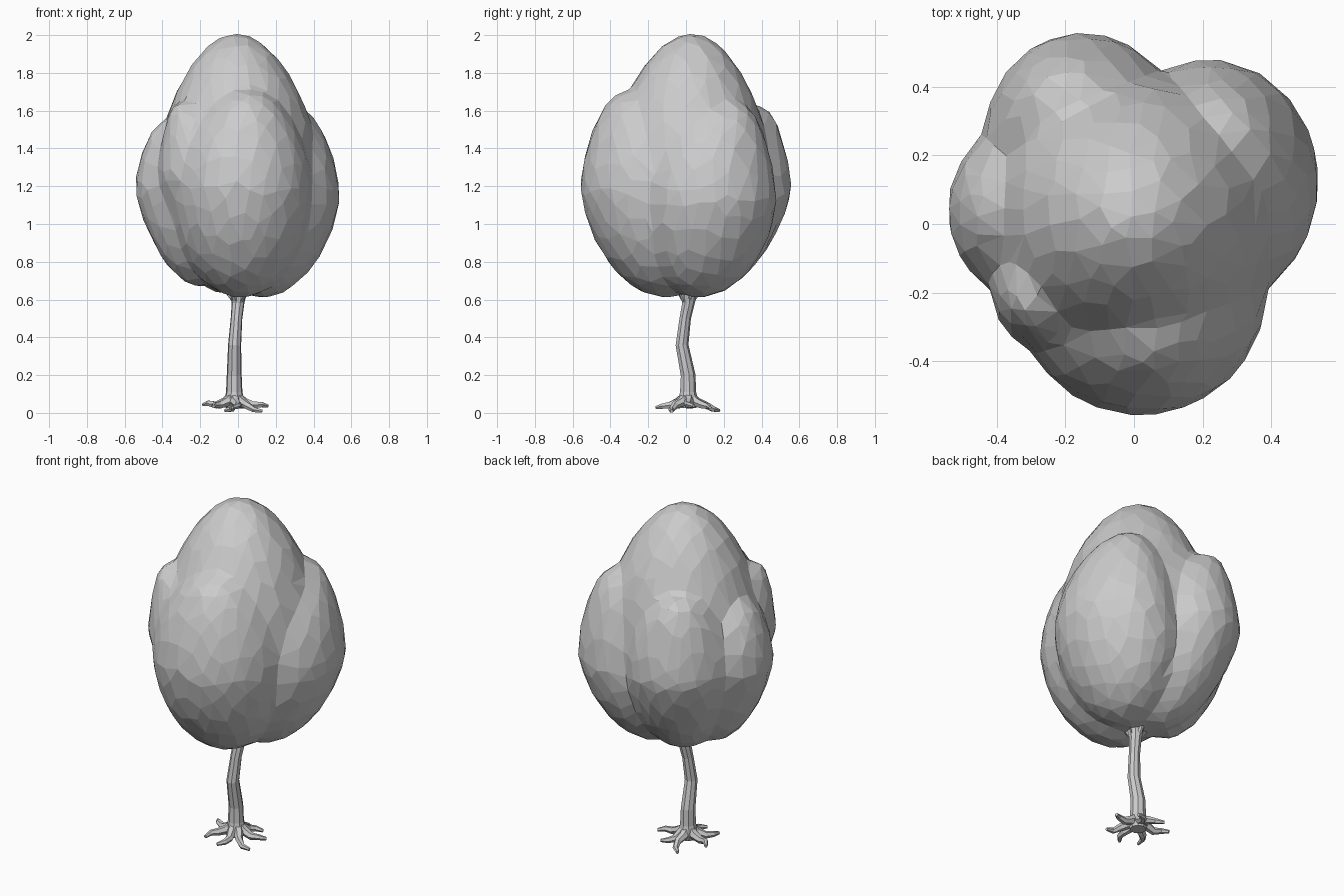
import bpy, bmesh, math
from mathutils import Vector

if "Cube" in bpy.data.objects:
    bpy.data.objects.remove(bpy.data.objects["Cube"])


def finish(bm, name):
    bmesh.ops.recalc_face_normals(bm, faces=bm.faces)
    mesh = bpy.data.meshes.new(name)
    bm.to_mesh(mesh)
    bm.free()
    obj = bpy.data.objects.new(name, mesh)
    bpy.context.collection.objects.link(obj)
    return obj


def lobe(bm, mid, radii, z_low, z_mid, z_top, apex, taper=0.1, pull=0.4):
    """Egg: bottom drawn in towards the trunk, top leaning to the apex."""
    made = bmesh.ops.create_icosphere(bm, subdivisions=4, radius=1)
    for v in made["verts"]:
        x, y, t = v.co
        cx, cy = mid
        s = 1
        if t > 0:
            k = t ** 3
            cx += (apex[0] - mid[0]) * k
            cy += (apex[1] - mid[1]) * k
            s = 1 - taper * t * t
            z = z_mid + (z_top - z_mid) * t
        else:
            cx *= 1 + pull * t
            cy *= 1 + pull * t
            z = z_mid + (z_mid - z_low) * t
        v.co = (cx + radii[0] * x * s, cy + radii[1] * y * s, z)


def tube(name, path, radii, sides=7):
    """Tapered tube swept along a path of points."""
    pts = [Vector(p) for p in path]
    bm = bmesh.new()
    rings = []
    for i, p in enumerate(pts):
        d = (pts[min(i + 1, len(pts) - 1)] - pts[max(i - 1, 0)]).normalized()
        ref = Vector((0, 0, 1)) if abs(d.z) < 0.8 else Vector((1, 0, 0))
        u = d.cross(ref).normalized()
        w = d.cross(u)
        rings.append([bm.verts.new(p + radii[i] * (math.cos(a) * u + math.sin(a) * w))
                      for a in (2 * math.pi * k / sides for k in range(sides))])
    for a, b in zip(rings, rings[1:]):
        for k in range(sides):
            j = (k + 1) % sides
            bm.faces.new((a[k], a[j], b[j], b[k]))
    bm.faces.new(rings[0])
    bm.faces.new(rings[-1])
    return finish(bm, name)


# Crown: tall core with surrounding lobes
crown_bm = bmesh.new()
lobe(crown_bm, (0, 0.02), (0.42, 0.42), 0.62, 1.27, 2.01, (-0.01, 0.03), 0.15)
lobe(crown_bm, (0.02, -0.185), (0.37, 0.375), 0.61, 1.18, 1.71, (0.06, -0.28))     # front
lobe(crown_bm, (0.22, 0.12), (0.32, 0.36), 0.61, 1.12, 1.65, (0.25, 0.24))         # right
lobe(crown_bm, (-0.15, 0.245), (0.29, 0.315), 0.63, 1.17, 1.63, (-0.20, 0.36), pull=0.55)
lobe(crown_bm, (-0.325, 0.04), (0.22, 0.25), 0.67, 1.17, 1.55, (-0.36, 0.03), pull=0.35)
lobe(crown_bm, (-0.235, -0.18), (0.185, 0.20), 0.74, 1.25, 1.65, (-0.30, -0.22), pull=0.5)
crown = finish(crown_bm, "crown")

# Fuse the lobes, soften the valleys, then reduce to irregular flat facets
remesh = crown.modifiers.new("fuse", 'REMESH')
remesh.mode = 'VOXEL'
remesh.voxel_size = 0.028
soften = crown.modifiers.new("soften", 'SMOOTH')
soften.factor = 0.5
soften.iterations = 6
facet = crown.modifiers.new("facet", 'DECIMATE')
facet.ratio = 0.06
flat = crown.modifiers.new("flatten", 'DECIMATE')
flat.decimate_type = 'DISSOLVE'
flat.angle_limit = math.radians(5)

# Trunk with a slight bend
tube("trunk",
     [(-0.02, 0.01, 0.025), (-0.02, 0.01, 0.06), (-0.02, 0.01, 0.11), (-0.02, 0.01, 0.2),
      (-0.018, -0.022, 0.36), (-0.008, -0.005, 0.5), (0, 0.012, 0.58), (0, 0.015, 0.7)],
     [0.045, 0.056, 0.044, 0.04, 0.035, 0.031, 0.034, 0.06], 9)

# Short forks under the crown
for i in range(5):
    a = math.radians(20 + 72 * i)
    c, s = math.cos(a), math.sin(a)
    tube(f"branch_{i + 1}",
         [(-0.003, 0.008, 0.55), (0.02 * c, 0.01 + 0.02 * s, 0.6),
          (0.09 * c, 0.01 + 0.09 * s, 0.68)], [0.02, 0.018, 0.012], 6)

# Splayed roots: angle, length, tip height, sideways curl
roots = [(5, 0.18, 0.038, 0.02), (60, 0.15, 0.03, -0.03), (98, 0.17, 0.014, 0.03),
         (165, 0.175, 0.045, -0.025), (222, 0.17, 0.035, 0.03),
         (275, 0.165, 0.03, -0.03), (322, 0.17, 0.011, 0.03)]
for i, (deg, length, tip, curl) in enumerate(roots):
    a = math.radians(deg)
    out = Vector((math.cos(a), math.sin(a), 0))
    side = Vector((-out.y, out.x, 0))
    base = Vector((-0.02, 0.01, 0))
    path = [base + out * (length * f) + side * (curl * g) + Vector((0, 0, z))
            for f, g, z in ((0.1, 0, 0.085), (0.3, 0, 0.058), (0.55, -0.4, 0.042),
                            (0.8, -0.2, tip + 0.006), (1.0, 0.8, tip - 0.002))]
    tube(f"root_{i + 1}", path, [0.028, 0.026, 0.021, 0.016, 0.009], 6)
